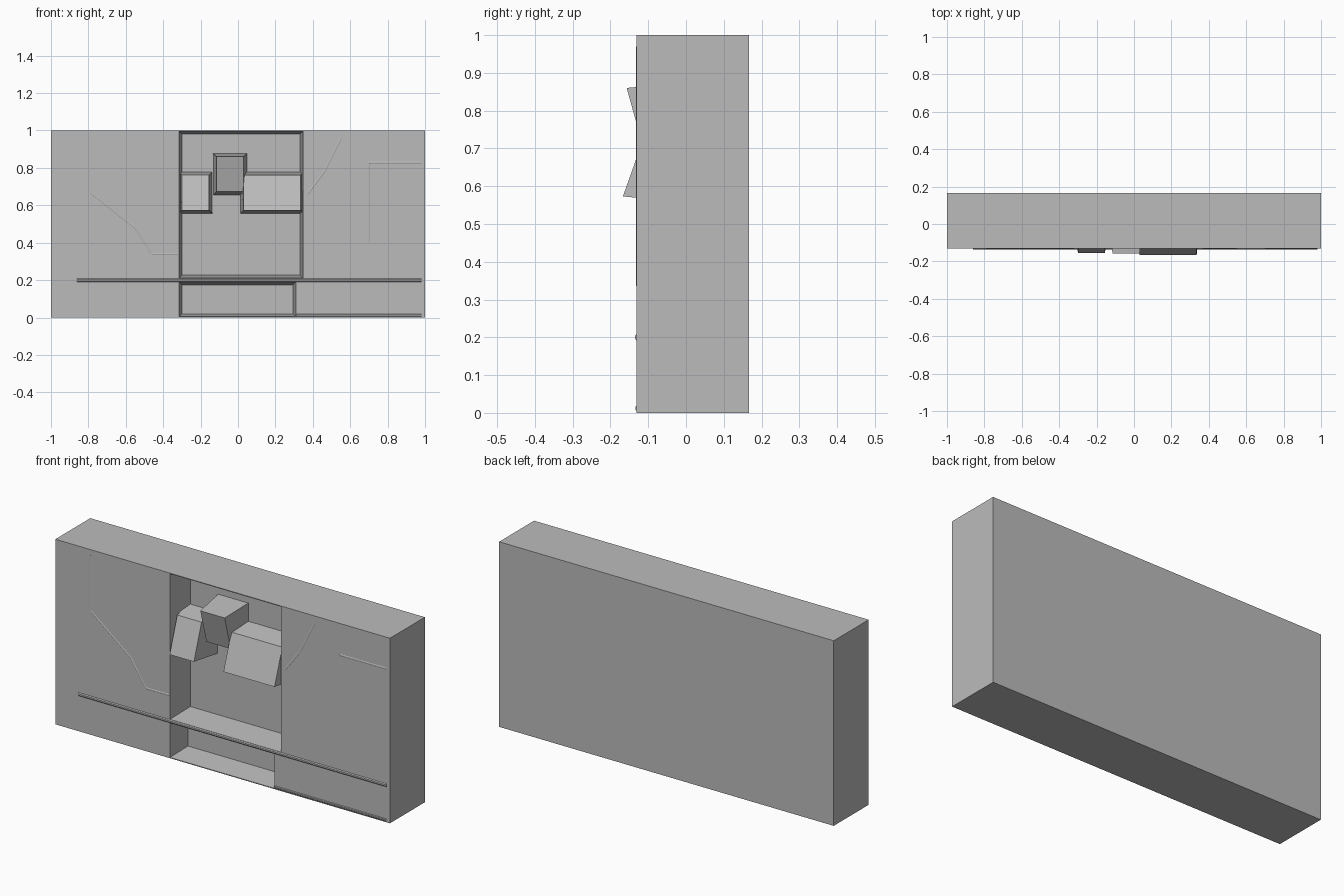
import bpy
import bmesh
from mathutils import Vector

cube = bpy.data.objects.get("Cube")
if cube:
    bpy.data.objects.remove(cube)

FRONT, BACK = -0.131, 0.167
FLOOR = 0.02

grey = bpy.data.materials.new("plain grey")
grey.use_nodes = True
GREY = (0.5, 0.5, 0.5, 1)
grey.diffuse_color = GREY
grey.node_tree.nodes["Principled BSDF"].inputs["Base Color"].default_value = GREY


def make_object(name, bm):
    bmesh.ops.recalc_face_normals(bm, faces=bm.faces)
    mesh = bpy.data.meshes.new(name)
    bm.to_mesh(mesh)
    bm.free()
    mesh.materials.append(grey)
    obj = bpy.data.objects.new(name, mesh)
    bpy.context.collection.objects.link(obj)
    return obj


def tapered_box(name, front, back, y_low, y_high, y_back):
    """Box from a front rectangle (x0, x1, z0, z1), tilted between y_low and
    y_high, to a back rectangle."""
    bm = bmesh.new()
    bmesh.ops.create_cube(bm, size=1)
    for v in bm.verts:
        rect = front if v.co.y < 0 else back
        top = v.co.z > 0
        y = (y_high if top else y_low) if v.co.y < 0 else y_back
        v.co = (rect[v.co.x > 0], y, rect[2 + top])
    return make_object(name, bm)


def grow(rect, d):
    return (rect[0] - d, rect[1] + d, rect[2] - d, rect[3] + d)


# Wall slab
whole = (-1, 1, 0, 1)
slab = tapered_box("wall_slab", whole, whole, FRONT, FRONT, BACK)


# Recesses with slightly sloping walls
def recess(name, rect, floor):
    cutter = tapered_box(name, grow(rect, 0.002), grow(rect, -0.016),
                         FRONT - 0.02, FRONT - 0.02, floor)
    cutter.hide_render = True
    cutter.hide_viewport = True
    mod = slab.modifiers.new(name, "BOOLEAN")
    mod.operation = "DIFFERENCE"
    mod.solver = "EXACT"
    mod.object = cutter


recess("upper_recess_cutter", (-0.315, 0.348, 0.21, 0.996), FLOOR)
recess("lower_recess_cutter", (-0.315, 0.31, 0.004, 0.19), 0.0)


# Tilted blocks standing on the recess floor
def block(name, rect, y_low, y_high):
    tapered_box(name, rect, grow(rect, 0.018), y_low, y_high, FLOOR + 0.005)


block("left_brow_block", (0.03, 0.335, 0.573, 0.762), -0.167, -0.1)
block("right_brow_block", (-0.3, -0.155, 0.573, 0.762), -0.155, -0.09)
block("centre_block", (-0.115, 0.03, 0.673, 0.86), -0.105, -0.157)


# Shallow raised lines on the face of the slab
def raised_line(name, points, width, height):
    bm = bmesh.new()
    for a, b in zip(points, points[1:]):
        a, b = Vector((a[0], 0, a[1])), Vector((b[0], 0, b[1]))
        along = (b - a).normalized()
        side = Vector((-along.z, 0, along.x)) * width / 2
        rows = []
        for scale, y in ((1, FRONT + 0.001), (0.4, FRONT - height)):
            rows.append([bm.verts.new(p + side * s * scale + Vector((0, y, 0)))
                         for p, s in ((a, -1), (b, -1), (b, 1), (a, 1))])
        bm.faces.new(rows[1])
        for i in range(4):
            j = (i + 1) % 4
            bm.faces.new((rows[0][i], rows[0][j], rows[1][j], rows[1][i]))
    make_object(name, bm)


raised_line("horizon_ridge", [(-0.86, 0.2), (0.98, 0.2)], 0.02, 0.004)
raised_line("base_ridge", [(0.31, 0.012), (0.98, 0.012)], 0.016, 0.003)
raised_line("right_relief_line", [(-0.79, 0.97), (-0.79, 0.67), (-0.55, 0.48),
                                  (-0.46, 0.34), (-0.32, 0.34)], 0.014, 0.0015)
raised_line("left_relief_line", [(0.98, 0.83), (0.7, 0.83), (0.7, 0.4)], 0.014, 0.0015)
raised_line("upper_relief_line", [(0.55, 0.96), (0.46, 0.78), (0.37, 0.66)], 0.014, 0.0015)
